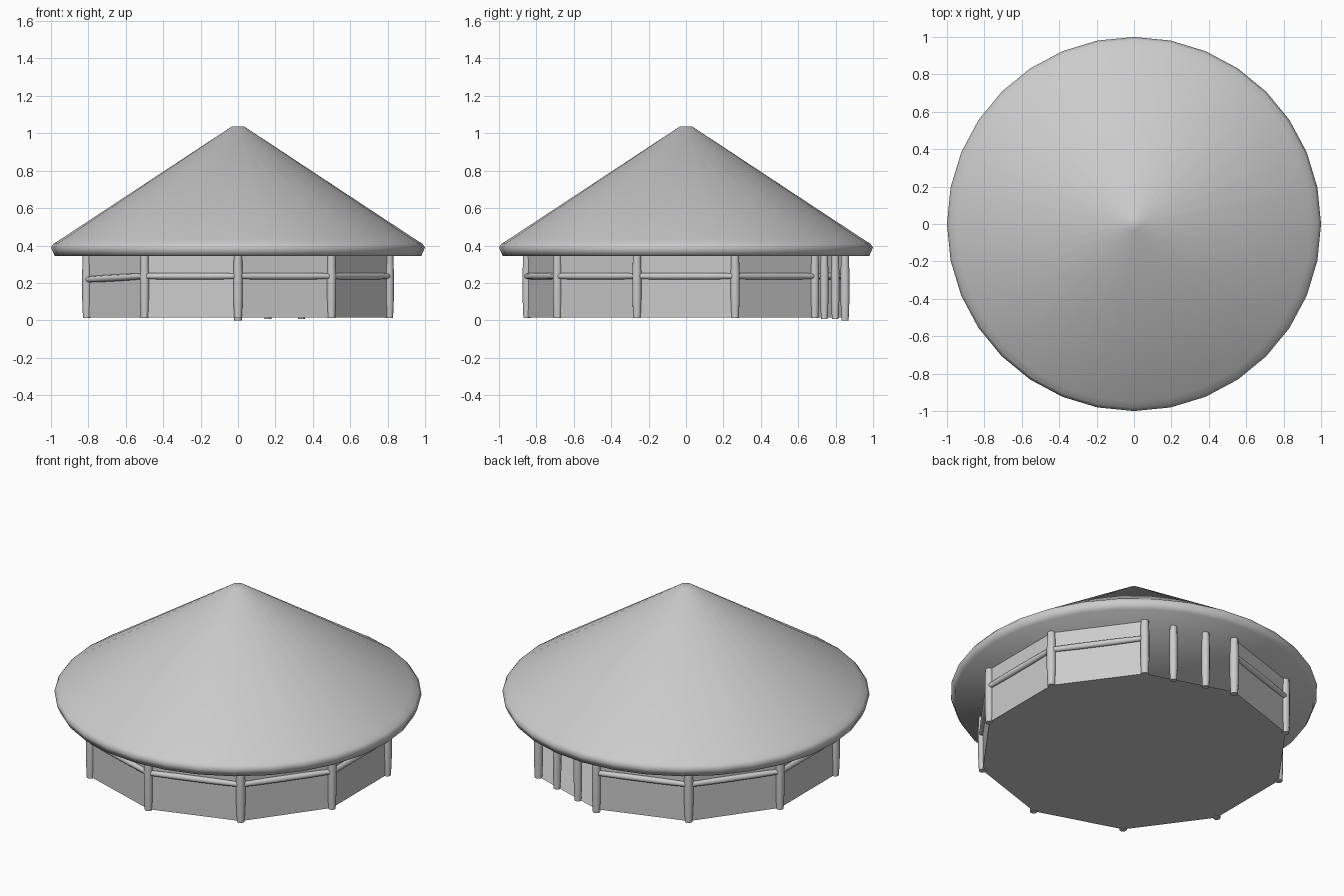
import bpy, bmesh, math
from mathutils import Vector

if "Cube" in bpy.data.objects:
    bpy.data.objects.remove(bpy.data.objects["Cube"])

R, SIDES = 0.85, 10
FLOOR_Z, EAVE_Z = 0.015, 0.345


def finish(name, bm, smooth=None):
    me = bpy.data.meshes.new(name)
    bm.to_mesh(me)
    bm.free()
    ob = bpy.data.objects.new(name, me)
    bpy.context.collection.objects.link(ob)
    if smooth:
        bpy.ops.object.select_all(action='DESELECT')
        ob.select_set(True)
        bpy.context.view_layer.objects.active = ob
        bpy.ops.object.shade_smooth_by_angle(angle=math.radians(smooth))
    return ob


def lathe(name, profile, n, smooth):
    # rings of n points joined by quads, closed at both ends
    bm = bmesh.new()
    rings = [[bm.verts.new((r * math.cos(2 * math.pi * i / n), r * math.sin(2 * math.pi * i / n), z))
              for i in range(n)] for r, z in profile]
    for a, b in zip(rings, rings[1:]):
        for i in range(n):
            j = (i + 1) % n
            bm.faces.new((a[i], a[j], b[j], b[i]))
    bm.faces.new(rings[0][::-1])
    bm.faces.new(rings[-1])
    bmesh.ops.recalc_face_normals(bm, faces=bm.faces)
    return finish(name, bm, smooth)


def pole(name, a, b, r, n=10):
    # round stick from a to b, slightly thicker in the middle
    a, b = Vector(a), Vector(b)
    d = b - a
    L = d.length
    ob = lathe(name, [(r * 0.82, 0), (r, L * 0.3), (r, L * 0.7), (r * 0.85, L)], n, 50)
    ob.location = a
    ob.rotation_euler = d.to_track_quat('Z', 'Y').to_euler()
    return ob


def corner(k, z, r=R):
    # corner 0 is at the back, counting towards +x
    t = 2 * math.pi * k / SIDES
    return Vector((r * math.sin(t), r * math.cos(t), z))


# thatched roof: cone with a blunt tip, rolled eave and flat underside
lathe("roof", [(0.98, EAVE_Z), (1.0, 0.39), (0.985, 0.41), (0.95, 0.432),
               (0.035, 1.035)], 32, 80)

# floor and wall panels, with the bay between corners 0 and 1 left open
bm = bmesh.new()
low = [bm.verts.new(corner(k, FLOOR_Z)) for k in range(SIDES)]
high = [bm.verts.new(corner(k, EAVE_Z + 0.01)) for k in range(SIDES)]
bm.faces.new(low)
for k in range(1, SIDES):
    j = (k + 1) % SIDES
    bm.faces.new((low[j], low[k], high[k], high[j]))
finish("floor_and_walls", bm)

# corner posts
for k in range(SIDES):
    z0 = 0.0 if k == 0 else 0.012
    pole(f"corner_post_{k}", corner(k, z0), corner(k, EAVE_Z + 0.015), 0.025)

# door posts in the open bay
for i, f in enumerate((0.32, 0.68)):
    pole(f"door_post_{i}", corner(0, 0.008).lerp(corner(1, 0.008), f),
         corner(0, EAVE_Z + 0.015).lerp(corner(1, EAVE_Z + 0.015), f), 0.023)

# horizontal rails on every closed bay
for k in range(1, SIDES):
    drop = 0.018 if k == 6 else 0.0
    pole(f"wall_rail_{k}", corner(k, 0.236, R + 0.004),
         corner(k + 1, 0.236 - drop, R + 0.004), 0.018, 8)
